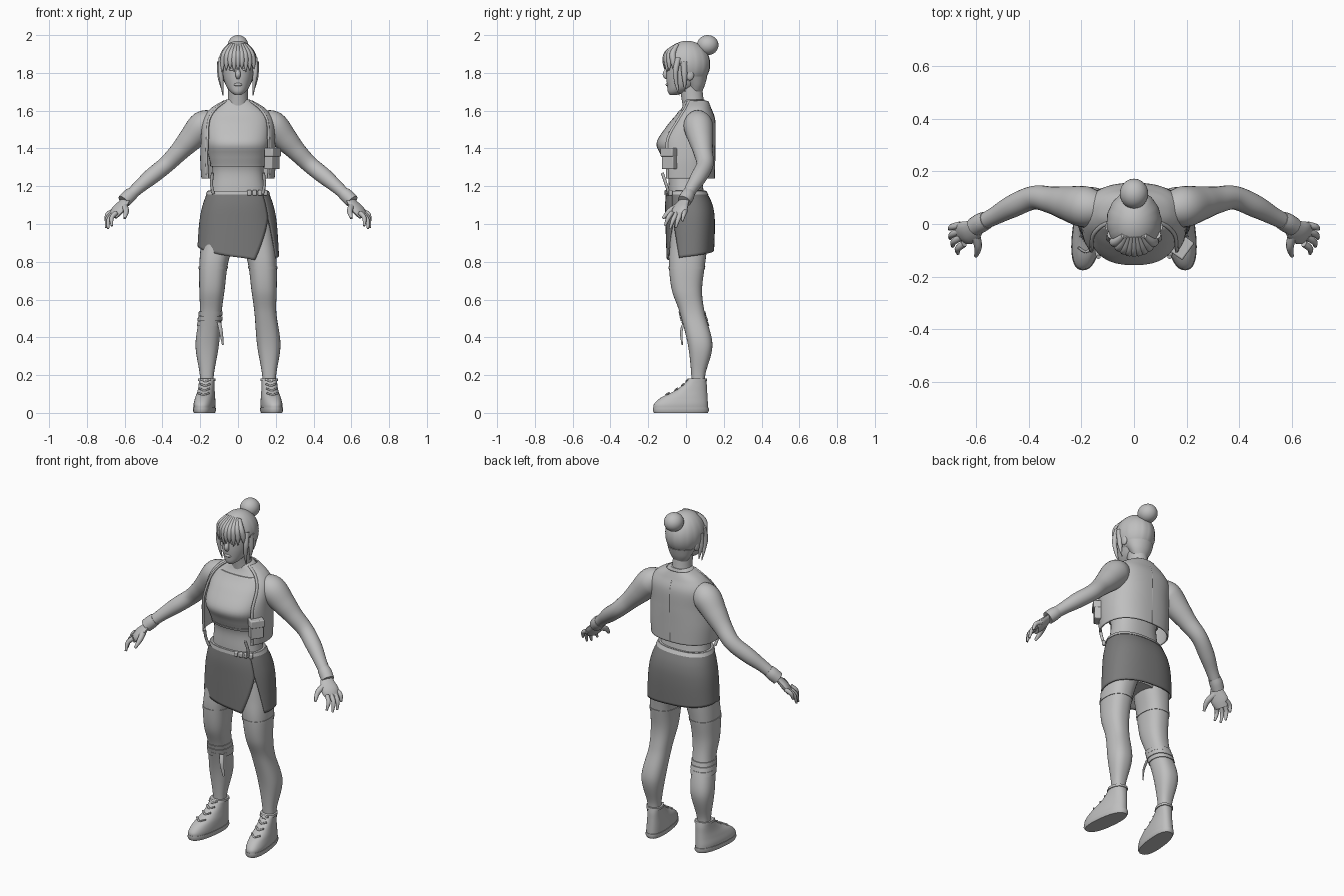
import bpy, bmesh, math
from mathutils import Vector, Matrix

cube = bpy.data.objects.get("Cube")
if cube:
    bpy.data.objects.remove(cube, do_unlink=True)


def material(name, value):
    m = bpy.data.materials.new(name)
    m.use_nodes = True
    colour = (value, value, value, 1)
    m.diffuse_color = colour
    m.node_tree.nodes["Principled BSDF"].inputs["Base Color"].default_value = colour
    return m


LIGHT = material("light grey", 0.52)
DARK = material("dark grey cloth", 0.2)


def finish(name, bm, mat=LIGHT, mirror=False, thick=0, bevel=0):
    bmesh.ops.recalc_face_normals(bm, faces=bm.faces)
    mesh = bpy.data.meshes.new(name)
    bm.to_mesh(mesh)
    bm.free()
    for p in mesh.polygons:
        p.use_smooth = True
    mesh.set_sharp_from_angle(angle=math.radians(50))
    mesh.materials.append(mat)
    ob = bpy.data.objects.new(name, mesh)
    bpy.context.scene.collection.objects.link(ob)
    if thick:
        mod = ob.modifiers.new("thickness", 'SOLIDIFY')
        mod.thickness, mod.offset = thick, 0
    if bevel:
        mod = ob.modifiers.new("soft edges", 'BEVEL')
        mod.width, mod.segments = bevel, 3
    if mirror:
        ob.modifiers.new("other side", 'MIRROR')
    return ob


def skin(name, rows, closed=True, **options):
    bm = bmesh.new()
    grid = [[bm.verts.new(p) for p in row] for row in rows]
    count = len(grid[0])
    for a, b in zip(grid, grid[1:]):
        for i in range(count if closed else count - 1):
            j = (i + 1) % count
            bm.faces.new((a[i], a[j], b[j], b[i]))
    if closed and not options.get("thick"):
        bm.faces.new(grid[0])
        bm.faces.new(grid[-1])
    return finish(name, bm, **options)


def spline(points, steps=8):
    ext = [points[0]] + list(points) + [points[-1]]
    out = []
    for k in range(len(points) - 1):
        for s in range(steps):
            t = s / steps
            out.append(tuple(
                b + t / 2 * (c - a + t * (2 * a - 5 * b + 4 * c - d + t * (3 * (b - c) + d - a)))
                for a, b, c, d in zip(*ext[k:k + 4])))
    return out + [tuple(points[-1])]


def section(ring, angle, n=2.4):
    # Rounded cross-section; angle zero faces the front
    x, y, z, rx, ry = ring
    s, c = math.sin(angle), math.cos(angle)
    return (x + math.copysign(rx * abs(s) ** (2 / n), s),
            y - math.copysign(ry * abs(c) ** (2 / n), c), z)


def loft(name, rings, n=2.4, segs=36, smooth=True, **options):
    rings = spline(rings) if smooth else rings
    return skin(name, [[section(r, math.tau * i / segs, n) for i in range(segs)]
                       for r in rings], **options)


def ring_at(rings, z):
    dense = spline(rings)
    for a, b in zip(dense, dense[1:]):
        if min(a[2], b[2]) <= z <= max(a[2], b[2]):
            t = (z - a[2]) / ((b[2] - a[2]) or 1)
            return tuple(p + t * (q - p) for p, q in zip(a, b))
    return min((dense[0], dense[-1]), key=lambda r: abs(r[2] - z))


def band(name, rings, low, high, grow, side=1, count=8, **options):
    rows = []
    for k in range(count + 1):
        x, y, z, rx, ry = ring_at(rings, low + (high - low) * k / count)
        rows.append((x * side, y, z, rx + grow, ry + grow))
    return loft(name, rows, smooth=False, **options)


def tube(name, points, flat=1, segs=14, **options):
    path = spline(points, 6)
    centres = [Vector(p[:3]) for p in path]
    rows, last, q = [], None, None
    for i, c in enumerate(centres):
        t = (centres[min(i + 1, len(path) - 1)] - centres[max(i - 1, 0)]).normalized()
        q = t.to_track_quat('Z', 'Y') if q is None else last.rotation_difference(t) @ q
        last = t
        r = path[i][3]
        rows.append([c + q @ Vector((r * math.cos(a), r * flat * math.sin(a), 0))
                     for a in (math.tau * k / segs for k in range(segs))])
    return skin(name, rows, **options)


def ball(name, at, size, **options):
    bm = bmesh.new()
    bmesh.ops.create_uvsphere(bm, u_segments=24, v_segments=16, radius=1,
                              matrix=Matrix.Translation(at) @ Matrix.Diagonal((*size, 1)))
    return finish(name, bm, **options)


def box(name, at, size, turn=0, **options):
    bm = bmesh.new()
    bmesh.ops.create_cube(bm, size=1, matrix=Matrix.Translation(at)
                          @ Matrix.Rotation(turn, 4, 'Z') @ Matrix.Diagonal((*size, 1)))
    return finish(name, bm, bevel=0.006, **options)


# Torso, crop top and neck
torso = [(0, .02, .88, .1, .08), (0, .02, 1, .18, .11), (0, 0, 1.17, .148, .094),
         (0, -.005, 1.28, .135, .09), (0, -.01, 1.36, .15, .115), (0, -.02, 1.43, .162, .13),
         (0, .015, 1.52, .165, .11), (0, .04, 1.58, .155, .085), (0, .045, 1.62, .115, .065),
         (0, .045, 1.66, .06, .052)]
loft("torso", torso)
band("crop_top", torso, 1.31, 1.6, .006, count=20)
band("crop_top_hem", torso, 1.305, 1.32, .009)
loft("neck", [(0, .05, 1.58, .07, .06), (0, .035, 1.66, .054, .058), (0, .02, 1.77, .054, .062)], n=2)

# Open vest with edge straps and back seam
vest = [(0, 0, 1.24, .19, .148), (0, 0, 1.34, .196, .15), (0, .002, 1.45, .192, .15),
        (0, .035, 1.55, .183, .115), (0, .05, 1.61, .14, .08), (0, .055, 1.65, .075, .06)]
skin("vest", [[section(r, .95 + (math.tau - 1.9) * i / 48) for i in range(49)]
              for r in spline(vest)], closed=False, thick=.008)
edge = [section(r, .95) + (.011,) for r in vest]
tube("vest_edge_strap", edge, flat=.6, mirror=True)
tube("back_seam", [section(r, math.pi) + (.005,) for r in vest[:-1]], segs=8)
tube("hanging_strap", [(.135, -.125, 1.27, .008), (.14, -.105, 1.21, .008),
                       (.13, -.09, 1.16, .008)], mirror=True)
box("vest_pouch", (.18, -.085, 1.345), (.075, .05, .11), turn=.95)
box("pouch_flap", (.184, -.089, 1.38), (.08, .055, .045), turn=.95)

# Wrapped skirt with a front slit and slanting hem
skirt = [(0, 0, 1.175, .155, .1), (0, .015, 1.1, .183, .122),
         (0, .022, 1, .202, .127), (0, .022, .8, .215, .12)]
hem_marks = [(.85, .815), (math.pi, .86), (1.5 * math.pi, .885), (math.tau + .85, .79)]


def hem(angle):
    for (a, p), (b, q) in zip(hem_marks, hem_marks[1:]):
        if angle <= b:
            return p + (q - p) * (angle - a) / (b - a)
    return hem_marks[-1][1]


rows = []
for k in range(25):
    t = k / 24
    slit = max(0, (t - .38) / .62)
    first, final = .86 + .3 * slit, math.tau + .86 - .5 * slit
    row = []
    for i in range(65):
        angle = first + (final - first) * i / 64
        z = 1.175 - (1.175 - hem(angle)) * t
        row.append(section(ring_at(skirt, z), angle))
    rows.append(row)
skin("skirt", rows, closed=False, mat=DARK, thick=.008)
band("belt", skirt, 1.155, 1.178, .008)
for i in range(4):
    box("belt_loop", (.06 + .028 * i, -.103 + .007 * i, 1.165), (.022, .02, .03), turn=.2)

# Legs with thigh bands and one wrapped knee
leg = [(.165, .065, .1, .036, .038), (.165, .065, .2, .037, .037), (.163, .075, .36, .062, .065),
       (.145, .033, .53, .058, .066), (.138, .005, .65, .067, .08), (.13, .005, .78, .075, .095),
       (.11, .015, .9, .085, .1), (.1, .02, 1, .08, .1)]
loft("leg", leg, mirror=True)
band("thigh_band", leg, .762, .775, .003, mirror=True)
for i in range(3):
    low = .46 + .026 * i
    band("knee_wrap", leg, low, low + .024, .005 + .002 * (i % 2), side=-1, count=2)
tube("knee_wrap_tail", [(-.1, -.01, .48, .012), (-.09, -.025, .43, .011),
                        (-.08, -.02, .36, .006)], flat=.4)

# Shoes: sole, upper, collar and laces, toes turned out a little
upper = [(.168, -.027, .012, .052, .144), (.168, -.027, .045, .054, .143),
         (.166, -.01, .08, .05, .124), (.165, .024, .115, .044, .088),
         (.165, .048, .15, .041, .062), (.165, .06, .182, .041, .045)]
sole = [(.168, -.027, 0, .052, .142), (.168, -.027, .012, .057, .149), (.168, -.027, .028, .056, .147)]
shoes = [loft("shoe_upper", upper, mirror=True),
         loft("shoe_sole", sole, mirror=True, smooth=False),
         band("shoe_collar", upper, .168, .184, .005, mirror=True)]
for i in range(4):
    z = .095 + .024 * i
    ring = ring_at(upper, z)
    for flip in (-1, 1):
        lace = [section(ring[:2] + (z + .01 * flip * s,) + ring[3:], .6 * s) + (.005,)
                for s in (-1, 0, 1)]
        shoes.append(tube("shoe_lace", lace, segs=8, mirror=True))
for ob in shoes:
    for v in ob.data.vertices:
        v.co.x -= .11 * (v.co.y - .06)

# Arms, wrist wraps and hands
tube("arm", [(.13, .06, 1.545, .06), (.185, .065, 1.52, .078), (.25, .078, 1.45, .066),
             (.31, .09, 1.385, .052), (.38, .1, 1.315, .045), (.46, .068, 1.25, .043),
             (.53, .03, 1.19, .034), (.6, -.006, 1.125, .029)], segs=24, mirror=True)
tube("wrist_wrap", [(.56, .014, 1.163, .034), (.58, .005, 1.145, .037),
                    (.605, -.01, 1.12, .036)], segs=20, mirror=True)
tube("palm", [(.59, -.003, 1.135, .028), (.615, -.024, 1.1, .043), (.64, -.035, 1.07, .048),
              (.662, -.042, 1.04, .036)], flat=.45, mirror=True)
fingers = [((.645, -.075, 1.06), (.668, -.112, .99)), ((.656, -.05, 1.055), (.688, -.085, .975)),
           ((.66, -.026, 1.06), (.698, -.055, .98)), ((.658, -.003, 1.07), (.7, -.02, 1.015))]
for base, tip in fingers:
    bend = [(a + b) / 2 + o for a, b, o in zip(base, tip, (.012, 0, .008))]
    tube("finger", [(*base, .013), (*bend, .012), (*tip, .006)], segs=10, mirror=True)
tube("thumb", [(.605, -.03, 1.1, .018), (.592, -.085, 1.07, .015), (.6, -.122, 1.03, .007)],
     segs=10, mirror=True)

# Head and face
loft("head", [(0, -.066, 1.684, .018, .02), (0, -.047, 1.7, .04, .049), (0, -.02, 1.73, .062, .08),
              (0, 0, 1.78, .079, .104), (0, .005, 1.84, .085, .107), (0, .01, 1.9, .08, .1),
              (0, .01, 1.945, .045, .06)], n=2.1)
tube("nose", [(0, -.096, 1.83, .007), (0, -.11, 1.792, .014), (0, -.1, 1.772, .009)])
ball("lips", (0, -.096, 1.738), (.022, .012, .009))
ball("eye", (.033, -.092, 1.818), (.014, .01, .007), mirror=True)
ball("ear", (.086, .02, 1.79), (.012, .022, .03), mirror=True)

# Hair cap with an opening for the face, fringe, side locks and bun
bm = bmesh.new()
bmesh.ops.create_uvsphere(bm, u_segments=48, v_segments=32, radius=1)
for v in bm.verts:
    x, y, z = v.co
    groove = 1 + .012 * math.sin(16 * math.atan2(y, x)) * (1 - z * z)
    v.co = (x * .1 * groove, .006 + y * .118 * groove, 1.846 + z * .12)
away = [f for f in bm.faces for c in [f.calc_center_median()]
        if c.z < 1.75 or (c.y < -.015 and c.z < 1.85)]
bmesh.ops.delete(bm, geom=away, context='FACES')
finish("hair_cap", bm, thick=.008)


def front(x):
    return .012 - .122 * math.sqrt(1 - (x / .105) ** 2)


for i in range(9):
    x = -.08 + .02 * i
    tube("fringe_lock", [(x * .5, -.045, 1.95, .01), (x * .85, front(x * .85) + .012, 1.905, .017),
                         (x, front(x), 1.86, .015),
                         (x * 1.05, front(x) - .001, 1.805 + .008 * (i % 3), .002)], segs=10)
tube("side_lock", [(.086, -.04, 1.88, .016), (.092, -.055, 1.81, .014),
                   (.085, -.05, 1.74, .009), (.08, -.035, 1.68, .002)], mirror=True)
tube("ear_lock", [(.09, -.01, 1.86, .02), (.094, -.008, 1.78, .014),
                  (.082, -.005, 1.7, .002)], mirror=True)
loft("nape_hair", [(0, .05, 1.7, .045, .035), (0, .05, 1.735, .065, .05), (0, .035, 1.78, .085, .077)], n=2)
tube("hair_tie", [(0, .07, 1.91, .034), (0, .1, 1.937, .03)])
ball("hair_bun", (0, .115, 1.947), (.054, .057, .053))
